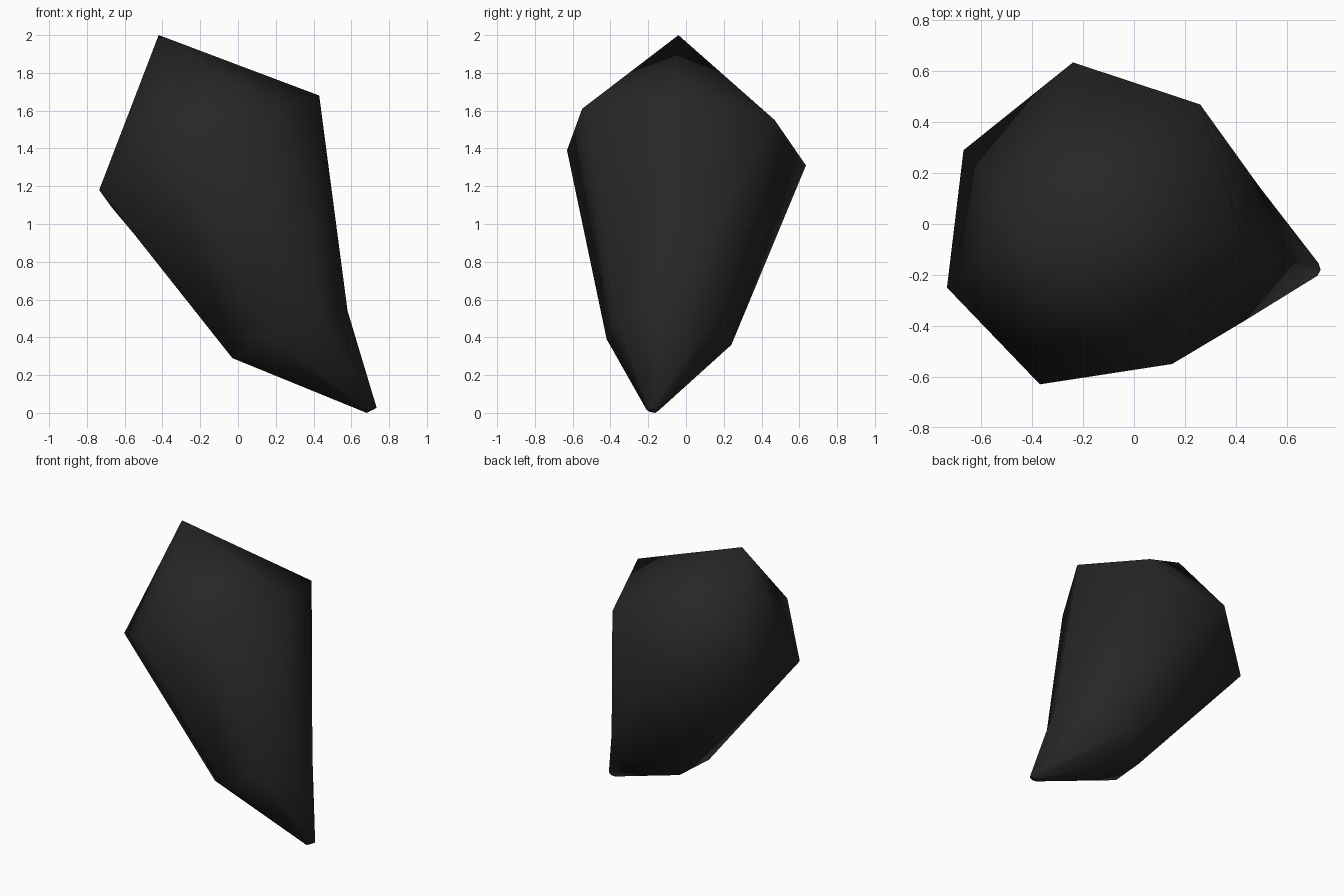
import bpy
import bmesh
from mathutils import Vector

if "Cube" in bpy.data.objects:
    bpy.data.objects.remove(bpy.data.objects["Cube"])

# Dark stone colour
dark_stone = bpy.data.materials.new("dark_stone")
dark_stone.diffuse_color = (0.02, 0.02, 0.02, 1)
dark_stone.use_nodes = True
dark_stone.node_tree.nodes["Principled BSDF"].inputs["Base Color"].default_value = dark_stone.diffuse_color

# Seven-sided rings of the tilted shard, wide shoulder and narrow waist
shoulder = [(-0.24, 0.635, 1.31), (0.26, 0.47, 1.55), (0.43, -0.065, 1.68),
            (0.15, -0.55, 1.61), (-0.37, -0.63, 1.39), (-0.735, -0.25, 1.18),
            (-0.67, 0.29, 1.09)]
waist = [(0.23, 0.24, 0.36), (0.49, 0.15, 0.48), (0.58, -0.13, 0.54),
         (0.435, -0.38, 0.51), (0.165, -0.42, 0.39), (-0.03, -0.22, 0.29),
         (0.01, 0.06, 0.275)]

# Small blunt tip: the shoulder ring shrunk around the foot of the axis
centre = sum((Vector(p) for p in shoulder), Vector()) / 7
foot = Vector((0.705, -0.178, 0.015))
tip = [foot + (Vector(p) - centre) * 0.048 for p in shoulder]

bm = bmesh.new()
rings = [[bm.verts.new(p) for p in ring] for ring in (shoulder, waist, tip)]
apex = bm.verts.new((-0.42, -0.04, 2.0))

# Crown facets, side facets and tip cap
for i in range(7):
    j = (i + 1) % 7
    bm.faces.new((apex, rings[0][i], rings[0][j]))
    for upper, lower in zip(rings, rings[1:]):
        bm.faces.new((upper[i], lower[i], lower[j], upper[j]))
bm.faces.new(rings[2])
bmesh.ops.recalc_face_normals(bm, faces=bm.faces[:])
for face in bm.faces:
    face.smooth = True

mesh = bpy.data.meshes.new("stone_shard")
bm.to_mesh(mesh)
bm.free()
mesh.materials.append(dark_stone)
shard = bpy.data.objects.new("stone_shard", mesh)
bpy.context.collection.objects.link(shard)
